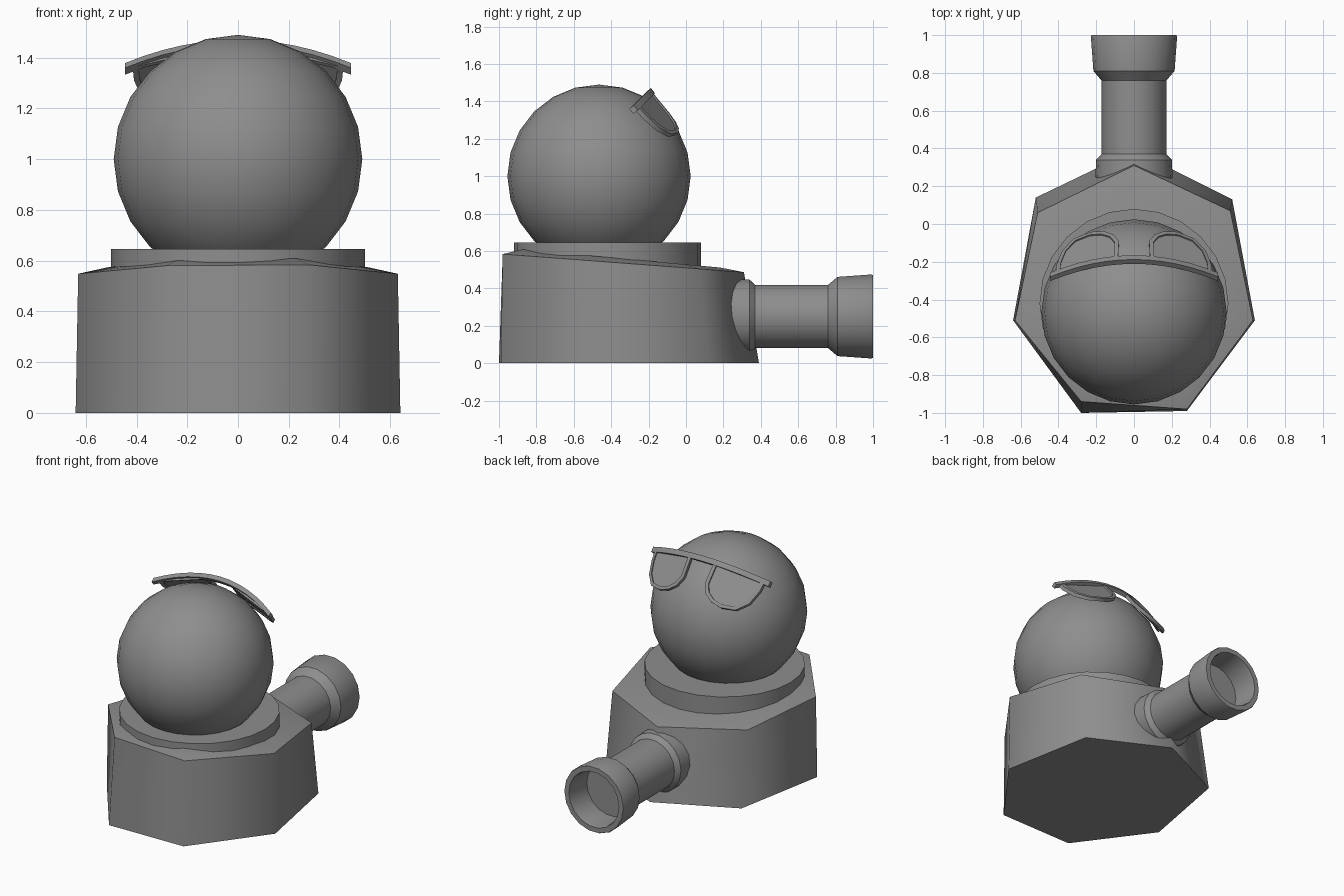
import bpy, bmesh, math
from mathutils import Vector

cube = bpy.data.objects.get("Cube")
if cube:
    bpy.data.objects.remove(cube, do_unlink=True)

grey = bpy.data.materials.new("grey")
grey.use_nodes = True
colour = (0.27, 0.27, 0.27, 1)
grey.diffuse_color = colour
grey.node_tree.nodes["Principled BSDF"].inputs["Base Color"].default_value = colour


def finish(obj, name, angle=40):
    obj.name = obj.data.name = name
    obj.data.materials.clear()
    obj.data.materials.append(grey)
    bpy.ops.object.select_all(action='DESELECT')
    obj.select_set(True)
    bpy.context.view_layer.objects.active = obj
    bpy.ops.object.shade_smooth_by_angle(angle=math.radians(angle))
    return obj


def mesh_object(name, verts, faces, angle=40):
    mesh = bpy.data.meshes.new(name)
    mesh.from_pydata(verts, [], faces)
    bm = bmesh.new()
    bm.from_mesh(mesh)
    bmesh.ops.recalc_face_normals(bm, faces=bm.faces)
    bm.to_mesh(mesh)
    bm.free()
    obj = bpy.data.objects.new(name, mesh)
    bpy.context.collection.objects.link(obj)
    return finish(obj, name, angle)


def loft(name, rings, angle=40):
    """Skin matching rings of points and cap both ends."""
    n = len(rings[0])
    faces = [(r * n + i, r * n + (i + 1) % n, (r + 1) * n + (i + 1) % n, (r + 1) * n + i)
             for r in range(len(rings) - 1) for i in range(n)]
    last = (len(rings) - 1) * n
    faces += [tuple(range(n)), tuple(range(last, last + n))]
    return mesh_object(name, [p for ring in rings for p in ring], faces, angle)


# Seven-sided base with a sloping, slightly raised top
floor = [(-.28, -1), (.28, -.99), (.64, -.51), (.52, .13),
         (0, .39), (-.52, .14), (-.64, -.51)]
rim = [(-.28, -.94), (.28, -.98), (.63, -.51), (.51, .07),
       (0, .31), (-.51, .06), (-.63, -.51)]


def slope(y):
    return .51 - .075 * y


bottom = [(x, y, 0) for x, y in floor]
top = [(x, y, slope(y)) for x, y in rim]
crown = [(x * .82, (y + .4) * .82 - .4, slope(y) + .025) for x, y in rim]
loft("base", [bottom, top, crown], 62)

# Neck disc and round head
bpy.ops.mesh.primitive_cylinder_add(vertices=24, radius=.5, depth=.2, location=(0, -.42, .545))
finish(bpy.context.object, "neck_disc")
bpy.ops.mesh.primitive_uv_sphere_add(segments=24, ring_count=12, radius=.49, location=(0, -.465, 1))
finish(bpy.context.object, "head", 60)

# Pipe with collar, flared mouth and hollow end
profile = [(.15, .21), (.34, .2), (.37, .172), (.76, .172), (.81, .215),
           (.99, .228), (1, .224), (1, .19), (.98, .185), (.82, .18)]
sides = 18
loft("pipe", [[(r * math.cos(a), y, .25 + r * math.sin(a))
               for a in (math.tau * i / sides for i in range(sides))]
              for y, r in profile], 32)


# Glasses, laid on a curved sheet: x across, u down, w outward
def wrap(x, u, w):
    bend = .09 * (x / .44) ** 2
    return Vector((x, -.19 - bend + .63 * u + .77 * w, 1.45 - bend - .77 * u + .63 * w))


steps = [-.445 + .89 * i / 12 for i in range(13)]
loft("glasses_brow", [[wrap(x, u, w) for u, w in
                       ((-.015, -.015), (.02, -.015), (.02, .015), (-.015, .015))]
                      for x in steps])

outline = [(.085, 0), (.08, .15), (.11, .21), (.16, .245), (.23, .26),
           (.32, .24), (.38, .17), (.41, .07), (.415, 0)]
cx, cu = .245, .12
inner = [(cx + (x - cx) * .86, cu + (u - cu) * .84) for x, u in outline]
n = len(outline)
for side, label in ((1, "left"), (-1, "right")):
    # Rim: four loops joined around a rectangular section
    loops = [(outline, .012), (inner, .012), (inner, -.012), (outline, -.012)]
    verts = [wrap(side * x, u, w) for loop, w in loops for x, u in loop]
    faces = [(k * n + i, k * n + (i + 1) % n, (k + 1) % 4 * n + (i + 1) % n, (k + 1) % 4 * n + i)
             for k in range(4) for i in range(n)]
    mesh_object(label + "_lens_rim", verts, faces)
    # Thin lens filling the rim
    loft(label + "_lens", [[wrap(side * x, u, w) for x, u in inner] for w in (-.006, .003)])
